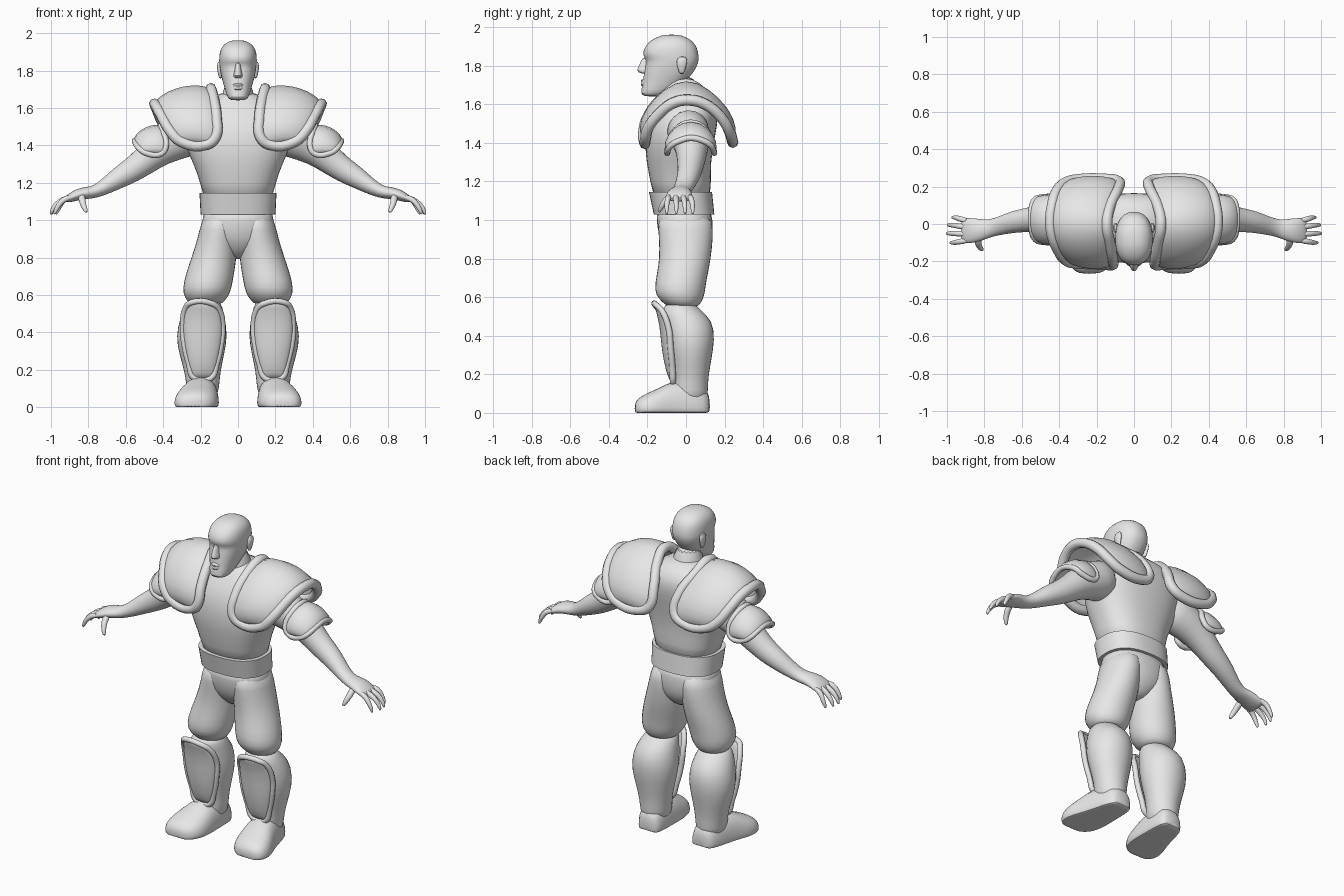
import bpy, bmesh, math
from mathutils import Vector as V

X, Y, Z = V((1, 0, 0)), V((0, 1, 0)), V((0, 0, 1))
grey = bpy.data.materials.new("plain_grey")
grey.diffuse_color = (0.8, 0.8, 0.8, 1)


def finish(ob, mirror=False, sub=0, solid=0):
    """Material, shading and modifiers shared by every part."""
    ob.data.materials.clear()
    ob.data.materials.append(grey)
    bpy.ops.object.select_all(action='DESELECT')
    ob.select_set(True)
    bpy.context.view_layer.objects.active = ob
    bpy.ops.object.shade_smooth_by_angle(angle=math.radians(60))
    if solid:
        m = ob.modifiers.new("Thickness", 'SOLIDIFY')
        m.thickness, m.offset = solid, 0
    if mirror:
        m = ob.modifiers.new("Mirror", 'MIRROR')
        m.use_mirror_merge = False
    if sub:
        m = ob.modifiers.new("Smooth", 'SUBSURF')
        m.levels = m.render_levels = sub


def from_bmesh(name, bm):
    bmesh.ops.recalc_face_normals(bm, faces=bm.faces)
    me = bpy.data.meshes.new(name)
    bm.to_mesh(me)
    bm.free()
    ob = bpy.data.objects.new(name, me)
    bpy.context.collection.objects.link(ob)
    return ob


def tube(name, rings, axes=None, n=16, p=2.0, mirror=False, sub=1, floor=False):
    """Loft through rings (centre, a, b); free axes follow the path with b near Y."""
    bm = bmesh.new()
    loops = []
    pts = [V(r[0]) for r in rings]
    for i, (c, a, b) in enumerate(rings):
        if axes:
            u, v = axes
        else:
            t = (pts[min(i + 1, len(pts) - 1)] - pts[max(i - 1, 0)]).normalized()
            u = Y.cross(t).normalized()
            v = t.cross(u)
        loop = []
        for k in range(n):
            ang = 2 * math.pi * k / n
            cs, sn = math.cos(ang), math.sin(ang)
            co = (pts[i] + u * a * math.copysign(abs(cs) ** (2 / p), cs)
                  + v * b * math.copysign(abs(sn) ** (2 / p), sn))
            if floor:
                co.z = max(co.z, 0)
            loop.append(bm.verts.new(co))
        loops.append(loop)
    for A, B in zip(loops, loops[1:]):
        for k in range(n):
            bm.faces.new((A[k], A[(k + 1) % n], B[(k + 1) % n], B[k]))
    bm.faces.new(loops[0][::-1])
    bm.faces.new(loops[-1])
    finish(from_bmesh(name, bm), mirror, sub)


def column(name, rows, **kw):
    """Upright loft from rows (z, centre x, front y, back y, half width)."""
    tube(name, [((x, (f + b) / 2, z), w, (b - f) / 2) for z, x, f, b, w in rows],
         axes=(X, Y), **kw)


def armour(name, pairs, centre, bulge, rim):
    """Domed plate spanning pairs of edge points, framed by a round rim."""
    bm = bmesh.new()
    cols, last = 8, len(pairs) - 1
    grid = []
    for i, (a, b) in enumerate(pairs):
        row = []
        for j in range(cols + 1):
            co = V(a).lerp(V(b), j / cols)
            h = bulge * math.sin(math.pi * j / cols) ** 0.7 * math.sin(math.pi * i / last) ** 0.5 \
                if 0 < j < cols and 0 < i < last else 0
            row.append(bm.verts.new(co + (co - V(centre)).normalized() * h))
        grid.append(row)
    for A, B in zip(grid, grid[1:]):
        for j in range(cols):
            bm.faces.new((A[j], A[j + 1], B[j + 1], B[j]))
    finish(from_bmesh(name, bm), True, 1, 0.02)

    cu = bpy.data.curves.new(name + "_rim", 'CURVE')
    cu.dimensions = '3D'
    cu.bevel_depth, cu.bevel_resolution, cu.resolution_u = rim, 2, 4
    path = [a for a, b in pairs] + [b for a, b in reversed(pairs)]
    sp = cu.splines.new('BEZIER')
    sp.bezier_points.add(len(path) - 1)
    for q, co in zip(sp.bezier_points, path):
        q.co = co
        q.handle_left_type = q.handle_right_type = 'AUTO'
    sp.use_cyclic_u = True
    ob = bpy.data.objects.new(name + "_rim", cu)
    bpy.context.collection.objects.link(ob)
    bpy.ops.object.select_all(action='DESELECT')
    ob.select_set(True)
    bpy.context.view_layer.objects.active = ob
    bpy.ops.object.convert(target='MESH')
    finish(bpy.context.view_layer.objects.active, True)


# Torso, belt and pelvis
column("torso", [(1.08, 0, -.165, .13, .185), (1.2, 0, -.185, .13, .2), (1.3, 0, -.207, .13, .24),
                 (1.4, 0, -.215, .145, .285), (1.5, 0, -.2, .165, .3), (1.58, 0, -.16, .17, .26),
                 (1.64, 0, -.11, .14, .17), (1.69, 0, -.08, .07, .08)], n=24, p=2.4)
column("belt", [(1.03, 0, -.167, .147, .2), (1.145, 0, -.192, .135, .206)], n=40, p=2.5, sub=0)
column("pelvis", [(1.07, 0, -.155, .13, .185), (1.0, 0, -.155, .14, .195), (.9, 0, -.14, .14, .19),
                  (.84, 0, -.10, .11, .10), (.79, 0, -.05, .06, .03)], n=24, p=2.3)

# Head, neck and face
column("neck", [(1.55, 0, -.11, .12, .12), (1.63, 0, -.11, .07, .085), (1.76, 0, -.10, .05, .08)])
column("head", [(1.64, 0, -.215, -.13, .04), (1.655, 0, -.238, -.09, .058), (1.7, 0, -.226, -.02, .07),
                (1.75, 0, -.22, .03, .086), (1.8, 0, -.213, .06, .097), (1.83, 0, -.205, .067, .1),
                (1.855, 0, -.227, .066, .102), (1.89, 0, -.218, .06, .1), (1.925, 0, -.195, .04, .09),
                (1.95, 0, -.15, .0, .062), (1.962, 0, -.11, -.04, .03)], n=24, p=2.3)
column("nose", [(1.85, 0, -.228, -.17, .014), (1.8, 0, -.245, -.17, .018),
                (1.772, 0, -.262, -.17, .028), (1.758, 0, -.235, -.17, .022)], n=10)
column("lips", [(1.735, 0, -.225, -.17, .025), (1.722, 0, -.24, -.17, .034),
                (1.713, 0, -.228, -.17, .036), (1.703, 0, -.24, -.17, .03), (1.69, 0, -.228, -.17, .02)], n=12)
column("ear", [(1.755, .093, -.035, -.01, .008), (1.79, .097, -.045, .0, .013),
               (1.825, .1, -.055, .012, .015), (1.85, .098, -.035, .0, .008)], n=10, mirror=True)

# Trouser legs and boots
column("trouser_leg", [(1.04, .095, -.15, .135, .09), (.95, .102, -.147, .145, .105),
                       (.85, .118, -.14, .138, .116), (.76, .138, -.145, .125, .128),
                       (.67, .16, -.165, .105, .134), (.61, .168, -.162, .1, .13),
                       (.57, .172, -.12, .08, .105), (.545, .172, -.09, .06, .08)], mirror=True)
column("boot_shaft", [(.575, .175, -.10, .04, .075), (.54, .182, -.125, .07, .1),
                      (.48, .19, -.125, .142, .122), (.38, .194, -.11, .152, .142),
                      (.28, .194, -.09, .135, .122), (.19, .19, -.07, .118, .098),
                      (.12, .188, -.075, .115, .09), (.04, .188, -.08, .115, .08)], mirror=True)
tube("boot_foot", [((.18, .125, .02), .05, .06), ((.183, .1, .02), .078, .12), ((.195, 0, .02), .092, .15),
                   ((.205, -.08, .02), .105, .145), ((.218, -.14, .02), .118, .11),
                   ((.228, -.2, .02), .118, .085), ((.236, -.245, .02), .095, .06),
                   ((.24, -.267, .02), .05, .03)],
     axes=(X, Z), p=2.4, mirror=True, floor=True)

# Shin guard
armour("shin_guard",
       [((.14, -.155, .555), (.25, -.155, .56)), ((.1, -.125, .52), (.28, -.125, .53)),
        ((.083, -.09, .44), (.295, -.09, .44)), ((.09, -.08, .34), (.288, -.08, .34)),
        ((.115, -.07, .23), (.262, -.07, .23)), ((.145, -.068, .155), (.235, -.068, .155))],
       (.19, .1, .36), .04, .016)

# Arm and hand
tube("arm", [((.2, .0, 1.49), .13, .12), ((.31, .02, 1.44), .115, .11), ((.42, .03, 1.385), .095, .09),
             ((.5, .028, 1.315), .076, .075), ((.57, .022, 1.265), .068, .066),
             ((.64, .012, 1.225), .058, .06), ((.7, -.005, 1.185), .045, .052),
             ((.765, -.022, 1.15), .034, .046), ((.81, -.03, 1.146), .033, .057),
             ((.86, -.035, 1.137), .032, .068), ((.905, -.036, 1.115), .022, .07),
             ((.925, -.036, 1.105), .012, .06)], mirror=True)
for i, (y0, y1, tip) in enumerate([(.018, .035, .975), (-.018, -.005, 1.0), (-.054, -.05, 1.005), (-.088, -.1, .985)]):
    tube("finger_%d" % (i + 1),
         [((.885, y0, 1.125), .016, .016), ((.935, (y0 + y1) / 2, 1.112), .018, .017),
          ((tip - .025, y1, 1.08), .015, .014), ((tip - .006, y1, 1.045), .011, .01),
          ((tip - .004, y1, 1.03), .005, .005)], n=8, mirror=True)
tube("thumb", [((.835, -.07, 1.135), .022, .02), ((.835, -.105, 1.105), .02, .018),
               ((.822, -.13, 1.068), .016, .015), ((.808, -.14, 1.038), .009, .008)], n=8, mirror=True)

# Shoulder pad
armour("shoulder_pad",
       [((.165, -.215, 1.405), (.305, -.21, 1.42)), ((.118, -.22, 1.45), (.365, -.195, 1.48)),
        ((.115, -.195, 1.54), (.405, -.14, 1.55)), ((.13, -.1, 1.65), (.435, -.07, 1.605)),
        ((.145, 0, 1.705), (.447, .01, 1.622)), ((.13, .09, 1.655), (.437, .1, 1.6)),
        ((.085, .19, 1.55), (.41, .18, 1.535)), ((.085, .23, 1.45), (.37, .22, 1.47)),
        ((.15, .24, 1.41), (.3, .238, 1.42))],
       (.27, .01, 1.4), .055, .029)

# Upper arm pad
armour("arm_pad",
       [((.41, -.095, 1.355), (.495, -.095, 1.36)), ((.385, -.09, 1.4), (.53, -.08, 1.385)),
        ((.4, -.05, 1.47), (.547, -.035, 1.41)), ((.415, .025, 1.505), (.552, .025, 1.425)),
        ((.4, .1, 1.47), (.547, .09, 1.41)), ((.385, .135, 1.4), (.53, .13, 1.385)),
        ((.41, .145, 1.355), (.495, .142, 1.36))],
       (.43, .025, 1.35), .035, .016)
